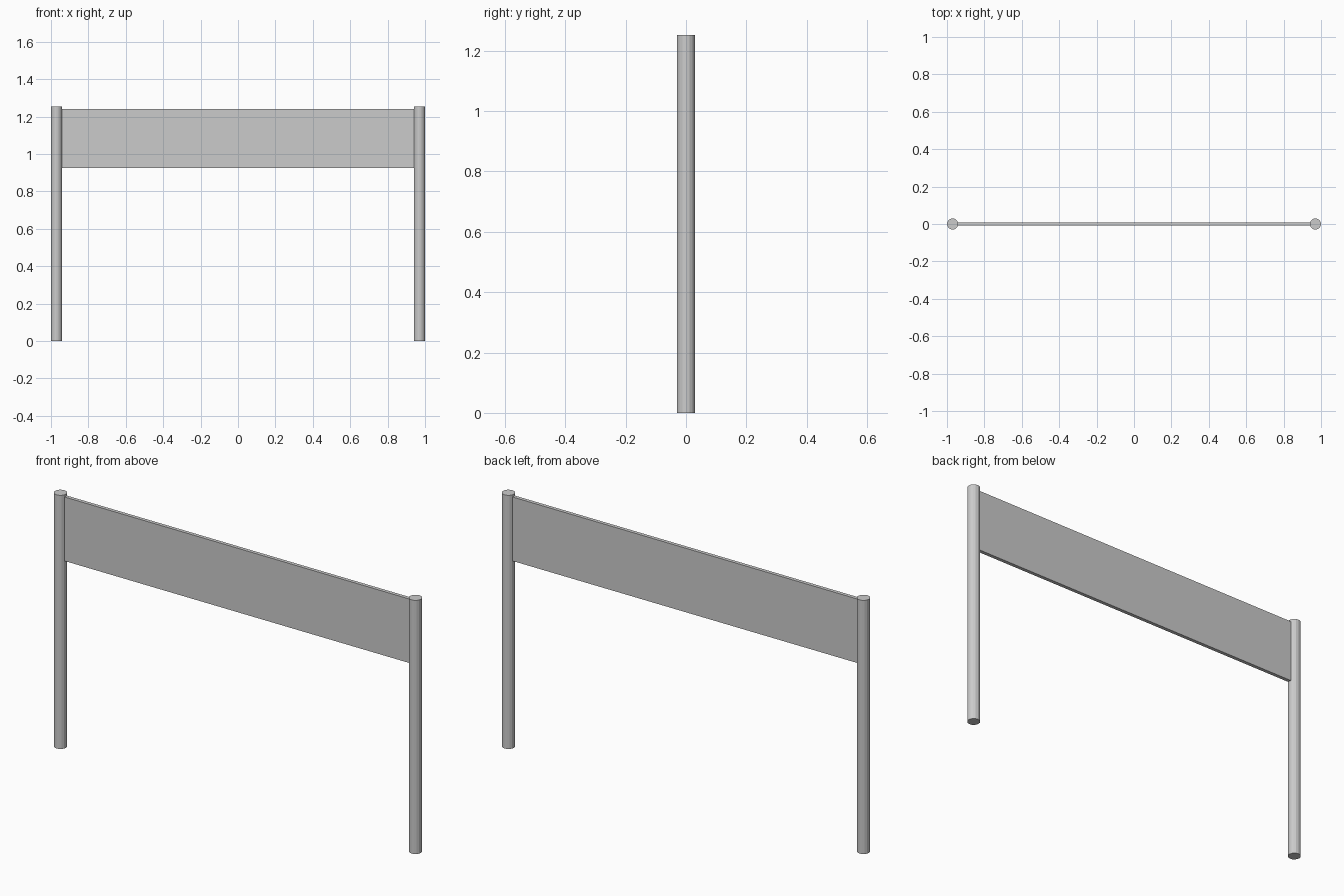
import bpy

if "Cube" in bpy.data.objects:
    bpy.data.objects.remove(bpy.data.objects["Cube"])

POST_X, POST_R, POST_H = 0.97, 0.03, 1.253
PANEL_Z0, PANEL_Z1, PANEL_T = 0.926, 1.242, 0.018

# Round upright posts
for name, side in (("left_post", -1), ("right_post", 1)):
    bpy.ops.mesh.primitive_cylinder_add(
        vertices=16, radius=POST_R, depth=POST_H,
        location=(side * POST_X, 0, POST_H / 2))
    bpy.context.object.name = name

# Thin board spanning between the posts, ends just sunk into them
bpy.ops.mesh.primitive_cube_add(size=1, location=(0, 0, (PANEL_Z0 + PANEL_Z1) / 2))
panel = bpy.context.object
panel.name = "sign_panel"
panel.dimensions = (2 * (POST_X - POST_R + 0.003), PANEL_T, PANEL_Z1 - PANEL_Z0)
bpy.ops.object.transform_apply(location=False, rotation=False, scale=True)
